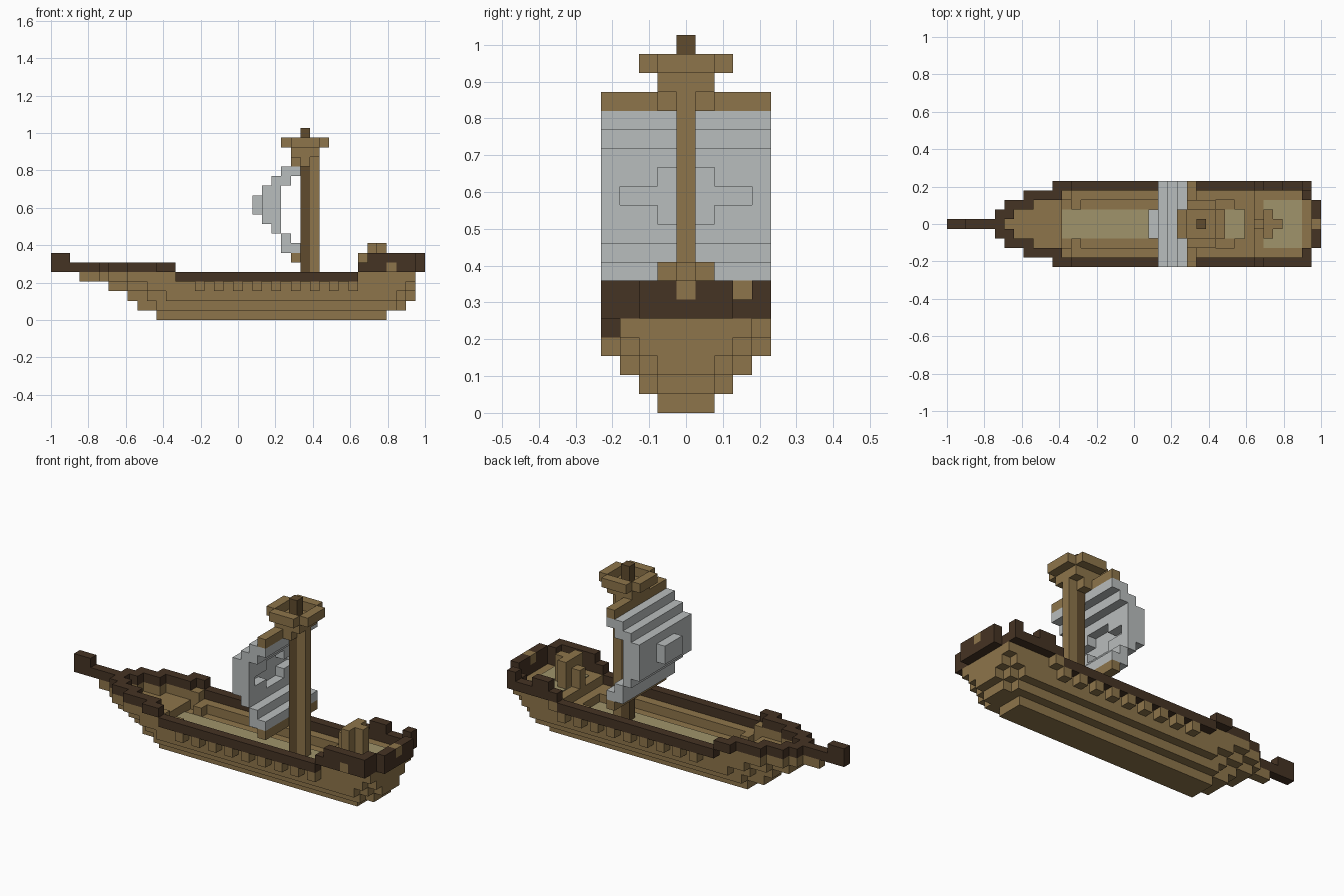
import bpy
import bmesh
from mathutils import Vector

if "Cube" in bpy.data.objects:
    bpy.data.objects.remove(bpy.data.objects["Cube"], do_unlink=True)

U = 2 / 39  # edge of one building block


def material(name, rgb):
    m = bpy.data.materials.new(name)
    m.use_nodes = True
    m.diffuse_color = (*rgb, 1)
    bsdf = m.node_tree.nodes["Principled BSDF"]
    bsdf.inputs["Base Color"].default_value = (*rgb, 1)
    bsdf.inputs["Roughness"].default_value = 0.9
    return m


BROWN = material("oak brown", (0.27, 0.178, 0.069))
DARK = material("dark trim", (0.06, 0.033, 0.017))
CORE = material("mast dark wood", (0.115, 0.07, 0.027))
CLOTH = material("sail grey", (0.485, 0.509, 0.509))
TAN = material("deck tan", (0.35, 0.295, 0.145))

# Corner loops for the six sides of a block
SIDES = {
    (1, 0, 0): [(1, 0, 0), (1, 1, 0), (1, 1, 1), (1, 0, 1)],
    (-1, 0, 0): [(0, 0, 0), (0, 0, 1), (0, 1, 1), (0, 1, 0)],
    (0, 1, 0): [(0, 1, 0), (0, 1, 1), (1, 1, 1), (1, 1, 0)],
    (0, -1, 0): [(0, 0, 0), (1, 0, 0), (1, 0, 1), (0, 0, 1)],
    (0, 0, 1): [(0, 0, 1), (1, 0, 1), (1, 1, 1), (0, 1, 1)],
    (0, 0, -1): [(0, 0, 0), (0, 1, 0), (1, 1, 0), (1, 0, 0)],
}


def box(i0, i1, j0, j1, k0, k1):
    return {(i, j, k) for i in range(i0, i1 + 1)
            for j in range(j0, j1 + 1) for k in range(k0, k1 + 1)}


def finish(name, bm, mat):
    mesh = bpy.data.meshes.new(name)
    bm.to_mesh(mesh)
    bm.free()
    mesh.materials.append(mat)
    ob = bpy.data.objects.new(name, mesh)
    bpy.context.collection.objects.link(ob)


def part(name, cells, mat):
    """Outer skin of a set of blocks, merged where it is flat."""
    bm = bmesh.new()
    for c in cells:
        for n, loop in SIDES.items():
            if tuple(a + b for a, b in zip(c, n)) in cells:
                continue
            bm.faces.new([bm.verts.new(Vector(((c[0] + p[0]) * U - 1,
                                               (c[1] + p[1] - 0.5) * U,
                                               (c[2] + p[2]) * U)))
                          for p in loop])
    bmesh.ops.remove_doubles(bm, verts=bm.verts[:], dist=U / 50)
    bmesh.ops.dissolve_limit(bm, angle_limit=0.01, verts=bm.verts[:], edges=bm.edges[:])
    finish(name, bm, mat)


def plate(name, i0, i1, half, k, mat):
    """Thin floor lying on top of block layer k."""
    bm = bmesh.new()
    bmesh.ops.create_cube(bm, size=1)
    for v in bm.verts:
        v.co.x = (i0 if v.co.x < 0 else i1 + 1) * U - 1
        v.co.y = (half + 0.5) * U * (1 if v.co.y > 0 else -1)
        v.co.z = (k + 1) * U + (0.005 if v.co.z > 0 else -0.002)
    finish(name, bm, mat)


def width(steps, i):
    """Half width in blocks at station i; -1 outside."""
    w = -1
    for start, value in steps:
        if i >= start:
            w = value
    return w


def filled(steps, k):
    return {(i, j, k) for i in range(39) for j in range(-4, 5)
            if abs(j) <= width(steps, i)}


def outline(cells):
    """Blocks of one layer that touch its edge."""
    return {(i, j, k) for i, j, k in cells
            if any((i + a, j + b, k) not in cells
                   for a in (-1, 0, 1) for b in (-1, 0, 1))}


def both(i0, i1, j, k0, k1):
    return box(i0, i1, j, j, k0, k1) | box(i0, i1, -j, -j, k0, k1)


# Hull: stepped layers, solid below, hollow beside the deck
PLAN = [
    [(11, 1), (35, -1)],
    [(9, 1), (11, 2), (35, 2), (36, 1), (37, -1)],
    [(8, 1), (10, 2), (12, 3), (36, 2), (37, 1), (38, -1)],
    [(6, 1), (8, 2), (10, 3), (37, 2), (38, -1)],
    [(3, 0), (5, 1), (6, 2), (8, 3), (38, -1)],
]
hull = filled(PLAN[0], 0) | filled(PLAN[1], 1) | filled(PLAN[2], 2)
hull |= {c for c in filled(PLAN[3], 3) if abs(c[1]) == 3 or c[0] < 12 or c[0] > 31}
upper = filled(PLAN[4], 4)
hull |= {c for c in outline(upper) if c[0] < 13}
hull |= {c for c in upper if c[0] > 31}
hull.add((32, 4, 4))
part("hull", hull, BROWN)

# Row of oar ports under the rail
ports = set()
for i in range(15, 32, 2):
    ports |= both(i, i, 4, 3, 3)
part("oar_ports", ports, BROWN)

# Dark rails: bow and bowsprit, midships, stern
bow = filled([(0, 0), (5, 1), (6, 2), (8, 3), (11, 4)], 5)
rail = {c for c in outline(bow) if c[0] < 13} | box(0, 1, 0, 0, 6, 6)
part("bow_rail", rail, DARK)
part("side_rails", both(13, 31, 4, 4, 4), DARK)
stern = both(32, 37, 4, 5, 5) | both(33, 37, 4, 6, 6) | both(37, 37, 3, 5, 6)
stern |= box(38, 38, -2, 2, 5, 6)
stern -= {(35, 4, 6), (36, 4, 6), (37, 3, 6), (38, 0, 6), (35, -4, 5)}
part("stern_rail", stern, DARK)
part("stern_fittings", {(38, 0, 6), (35, -4, 5)}, BROWN)

# Decks
plate("main_deck", 12, 31, 1, 2, TAN)
plate("stern_deck", 33, 36, 2, 4, TAN)

# Fittings on deck: helm, step and bow blocks
helm = box(33, 33, -1, 1, 5, 7) | box(34, 34, 0, 0, 5, 7) | box(32, 32, 0, 0, 5, 6)
part("helm", helm, BROWN)
part("stern_step", box(30, 31, -2, 2, 3, 3) - box(30, 30, -1, 1, 3, 3), BROWN)
part("bow_blocks", both(13, 13, 2, 3, 3) | both(12, 12, 3, 4, 4), BROWN)

# Mast with collar and lookout ring
part("mast_core", box(26, 26, 0, 0, 3, 19), CORE)
part("mast_plank", box(27, 27, 0, 0, 3, 16), BROWN)
part("mast_collar", box(25, 27, -1, 1, 17, 17) - {(26, 0, 17)}, BROWN)
nest = box(24, 28, -2, 2, 18, 18) - box(25, 27, -1, 1, 18, 18)
nest -= {(i, j, 18) for i in (24, 28) for j in (-2, 2)}
part("lookout_ring", nest, BROWN)

# Yards and bellied sail, hollowed behind
part("upper_yard", box(25, 25, -4, 4, 16, 16) | both(26, 26, 1, 16, 16), BROWN)
part("lower_yard", box(25, 25, -4, 4, 6, 6), BROWN)
sail = set()
BELLY = [(24, 25), (24, 24), (23, 23), (22, 23), (22, 23),
         (22, 23), (22, 23), (23, 24), (24, 25)]
for row, (first, last) in enumerate(BELLY):
    sail |= box(first, last, -4, 4, 7 + row, 7 + row)
sail -= box(23, 23, -1, 1, 10, 12) | box(23, 23, -3, 3, 11, 11)
sail |= box(21, 21, -1, 1, 11, 12)
part("sail", sail, CLOTH)
